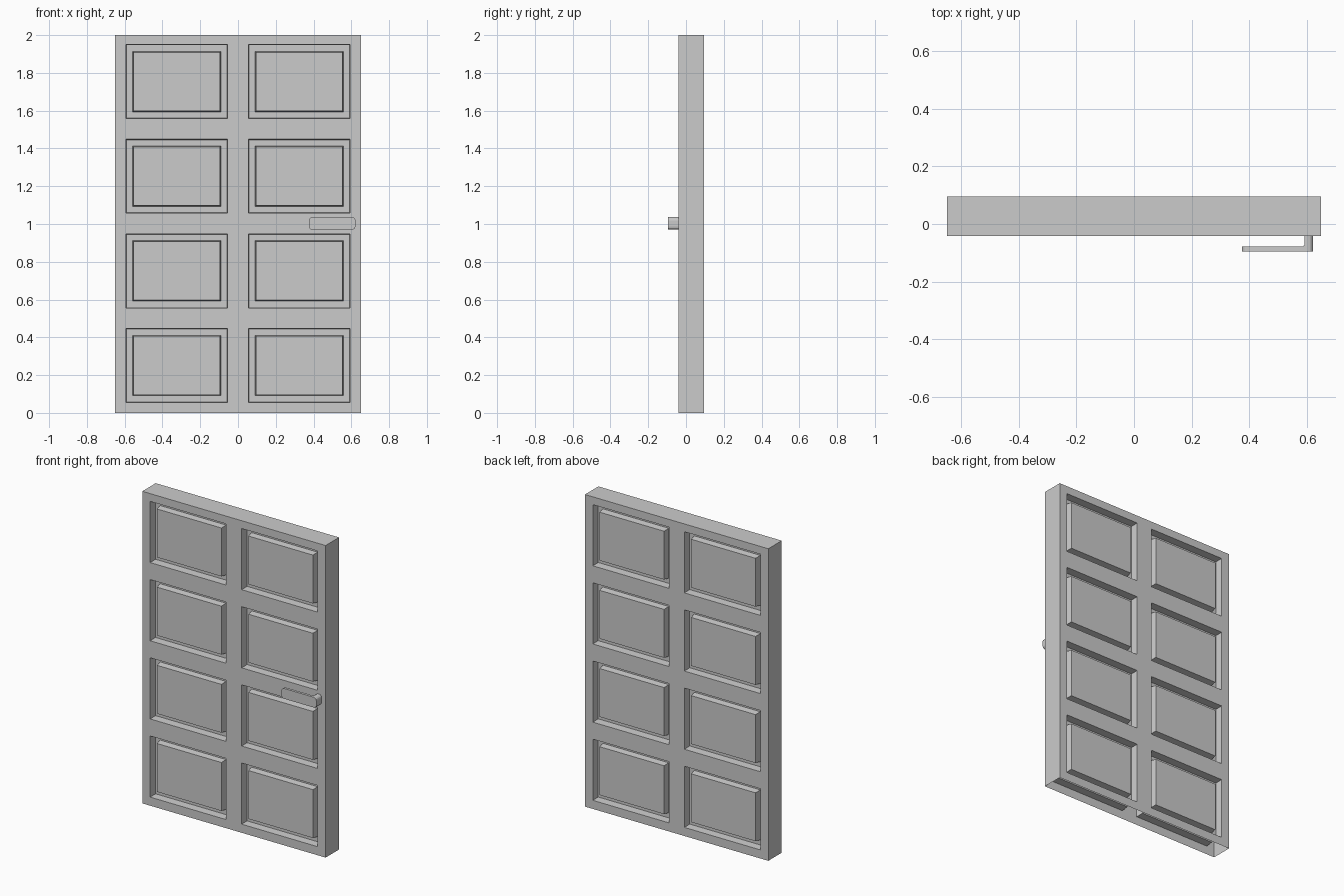
import bpy, bmesh, math

if "Cube" in bpy.data.objects:
    bpy.data.objects.remove(bpy.data.objects["Cube"])

W, H = 0.65, 2.0
FRONT, BACK = -0.041, 0.095
# recess profile: (inset from opening edge, depth below door face)
RINGS = [(0, 0), (0.003, 0.05), (0.036, 0.05), (0.041, 0.01)]


def finish(bm, name):
    bmesh.ops.remove_doubles(bm, verts=bm.verts, dist=1e-5)
    me = bpy.data.meshes.new(name)
    bm.to_mesh(me)
    bm.free()
    ob = bpy.data.objects.new(name, me)
    bpy.context.collection.objects.link(ob)
    return ob


def quad(bm, pts):
    bm.faces.new([bm.verts.new(p) for p in pts])


def rect(x0, x1, z0, z1, y, i=0):
    return [(x0 + i, y, z0 + i), (x1 - i, y, z0 + i),
            (x1 - i, y, z1 - i), (x0 + i, y, z1 - i)]


# door slab: panelled front and back, open underside
bm = bmesh.new()
xs = [-W, -0.594, -0.055, 0.055, 0.594, W]
zs = [0]
for k in range(4):
    zs += [0.055 + 0.501 * k, 0.447 + 0.501 * k]
zs.append(H)
for y, s in ((FRONT, 1), (BACK, -1)):
    for a in range(5):
        for b in range(9):
            cell = (xs[a], xs[a + 1], zs[b], zs[b + 1])
            if a % 2 == 0 or b % 2 == 0:
                quad(bm, rect(*cell, y)[::s])
                continue
            loops = [rect(*cell, y + s * d, i) for i, d in RINGS]
            for o, n in zip(loops, loops[1:]):
                for j in range(4):
                    k = (j + 1) % 4
                    quad(bm, [o[j], o[k], n[k], n[j]][::s])
            quad(bm, loops[-1][::s])
# side and top edges, split to match the face grid
for b in range(9):
    z0, z1 = zs[b], zs[b + 1]
    quad(bm, [(W, FRONT, z0), (W, BACK, z0), (W, BACK, z1), (W, FRONT, z1)])
    quad(bm, [(-W, BACK, z0), (-W, FRONT, z0), (-W, FRONT, z1), (-W, BACK, z1)])
for a in range(5):
    quad(bm, [(xs[a], FRONT, H), (xs[a + 1], FRONT, H),
              (xs[a + 1], BACK, H), (xs[a], BACK, H)])
bmesh.ops.remove_doubles(bm, verts=bm.verts, dist=1e-5)
bmesh.ops.dissolve_limit(bm, angle_limit=0.01, verts=bm.verts, edges=bm.edges)
finish(bm, "door_slab")

# lever handle: hooked plan extruded upwards, end corners rounded
bm = bmesh.new()
plan = [(0.375, -0.095), (0.622, -0.095), (0.622, FRONT), (0.592, FRONT),
        (0.592, -0.074), (0.585, -0.079), (0.375, -0.079)]
f = bm.faces.new([bm.verts.new((x, y, 0.97)) for x, y in plan])
r = bmesh.ops.extrude_face_region(bm, geom=[f])
top = [v for v in r["geom"] if isinstance(v, bmesh.types.BMVert)]
bmesh.ops.translate(bm, verts=top, vec=(0, 0, 0.066))
bmesh.ops.recalc_face_normals(bm, faces=bm.faces)
ends = [e for e in bm.edges
        if abs(e.verts[0].co.z - e.verts[1].co.z) < 1e-4
        and all(v.co.x < 0.38 or v.co.x > 0.62 for v in e.verts)
        and abs(e.verts[0].co.x - e.verts[1].co.x) < 1e-4]
bmesh.ops.bevel(bm, geom=ends, offset=0.018, segments=3, profile=0.5,
                affect='EDGES')
finish(bm, "lever_handle")
